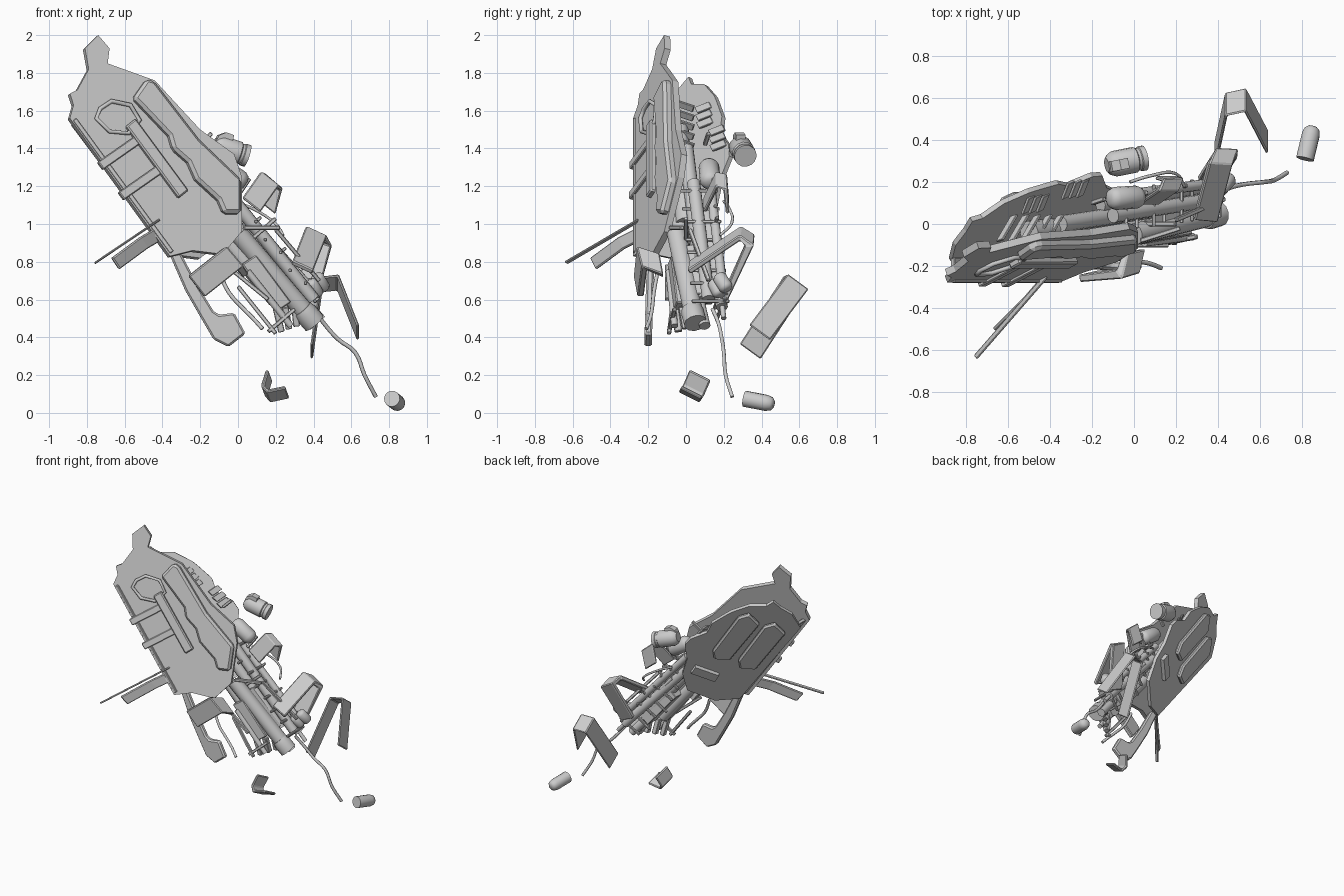
import bpy, bmesh, math
from mathutils import Vector as V

if "Cube" in bpy.data.objects:
    bpy.data.objects.remove(bpy.data.objects["Cube"])

def make(name, bm, bevel=0, smooth=False):
    bmesh.ops.recalc_face_normals(bm, faces=bm.faces)
    me = bpy.data.meshes.new(name)
    bm.to_mesh(me); bm.free()
    ob = bpy.data.objects.new(name, me)
    bpy.context.collection.objects.link(ob)
    if bevel:
        m = ob.modifiers.new("bevel", 'BEVEL'); m.width = bevel; m.segments = 1
    if smooth:
        bpy.context.view_layer.objects.active = ob
        ob.select_set(True)
        bpy.ops.object.shade_smooth_by_angle(angle=math.radians(40))
        ob.select_set(False)
    return ob

# Hull planes: t = distance across the slab from its lower left edge
def across(x, z): return (x + .89) * .81 + (z - 1.56) * .59
def front(x, z, off=0): return V((x, -.28 + .43 * across(x, z) - off, z))
def back(x, z, off=0): return V((x, -.18 + .85 * across(x, z) + off, z))

def plate(name, outline, plane, th, off=0, bevel=0):
    # front-view outline laid on a tilted plane and thickened backward
    bm = bmesh.new()
    f = bm.faces.new([bm.verts.new(plane(x, z, off)) for x, z in outline])
    f.normal_update()
    n = f.normal.copy()
    if n.y < 0: n = -n
    r = bmesh.ops.extrude_face_region(bm, geom=[f], use_keep_orig=True)
    bmesh.ops.translate(bm, vec=n * th, verts=[v for v in r['geom'] if isinstance(v, bmesh.types.BMVert)])
    return make(name, bm, bevel)

def lathe(name, p, q, profile, sides=14):
    # profile: (fraction along p-q, radius)
    p, q = V(p), V(q); d = q - p
    a = d.orthogonal().normalized(); b = d.normalized().cross(a)
    bm = bmesh.new(); rings = []
    for s, r in profile:
        rings.append([bm.verts.new(p + d * s + (a * math.cos(i * math.tau / sides) + b * math.sin(i * math.tau / sides)) * r) for i in range(sides)])
    for A, B in zip(rings, rings[1:]):
        for i in range(sides):
            bm.faces.new((A[i], A[i - 1], B[i - 1], B[i]))
    bm.faces.new(rings[0]); bm.faces.new(rings[-1])
    return make(name, bm, 0, True)

def rod(name, p, q, r, sides=10): return lathe(name, p, q, [(0, r), (1, r)], sides)
def tank(name, p, q, r):
    return lathe(name, p, q, [(0, r * .45), (.06, r * .8), (.18, r), (.82, r), (.94, r * .8), (1, r * .45)])

def strip(name, path, width, th, bevel=.006):
    # bent panel: a polyline swept sideways and thickened
    bm = bmesh.new(); w = V(width) / 2
    rows = [(bm.verts.new(V(p) - w), bm.verts.new(V(p) + w)) for p in path]
    for A, B in zip(rows, rows[1:]):
        bm.faces.new((A[0], A[1], B[1], B[0]))
    ob = make(name, bm)
    s = ob.modifiers.new("solid", 'SOLIDIFY'); s.thickness = th; s.offset = 0; s.use_even_offset = True
    m = ob.modifiers.new("bevel", 'BEVEL'); m.width = bevel; m.segments = 1
    return ob

def beam(name, p, q, w, h, side=(0, 1, 0)):
    d = (V(q) - V(p)).normalized()
    s = V(side); s = (s - d * s.dot(d)).normalized()
    return strip(name, [p, q], s * w, h, .004)

def cable(name, pts, r, closed=False, smooth=True):
    cu = bpy.data.curves.new(name, 'CURVE'); cu.dimensions = '3D'
    cu.bevel_depth = r; cu.bevel_resolution = 1; cu.use_fill_caps = True; cu.resolution_u = 4
    sp = cu.splines.new('BEZIER' if smooth else 'POLY')
    P = sp.bezier_points if smooth else sp.points
    P.add(len(pts) - 1)
    for b, c in zip(P, pts):
        if smooth:
            b.co = c; b.handle_left_type = b.handle_right_type = 'AUTO'
        else:
            b.co = (*c, 1)
    sp.use_cyclic_u = closed
    ob = bpy.data.objects.new(name, cu)
    bpy.context.collection.objects.link(ob)
    return ob

# Torn hull shell: front plate, back plate and keel
plate("front_plate", [(-.89, 1.56), (-.87, 1.63), (-.89, 1.69), (-.85, 1.71), (-.79, 1.82), (-.81, 1.93), (-.74, 2.0),
      (-.68, 1.93), (-.69, 1.85), (-.55, 1.8), (-.44, 1.76), (-.2, 1.5), (-.02, 1.37), (.02, 1.25), (.02, .96),
      (-.08, .84), (-.24, .86), (-.36, .83)], front, .035)
plate("back_plate", [(-.87, 1.53), (-.85, 1.66), (-.8, 1.72), (-.77, 1.78), (-.72, 1.74), (-.62, 1.74), (-.5, 1.68), (-.46, 1.65),
      (-.36, 1.57), (-.31, 1.48), (-.2, 1.42), (-.15, 1.36), (-.13, 1.22), (-.07, 1.08), (-.06, .92), (-.2, .82), (-.35, .84)], back, .025)
beam("keel_wall", (-.865, -.22, 1.555), (-.35, -.22, .85), .12, .025)

# Raised side slab on the front and armour pads on the back
plate("front_raised_slab", [(-.55, 1.67), (-.48, 1.77), (-.44, 1.76), (-.2, 1.45), (.02, 1.24), (.02, 1.06), (-.07, 1.06),
      (-.1, 1.13), (-.22, 1.24), (-.26, 1.33), (-.34, 1.4), (-.36, 1.47)], front, .06, .045, .016)
for i, (dx, dz) in enumerate(((-.1, .03), (.03, .12))):
    plate("back_pad_%d" % i, [(x + dx, z + dz) for x, z in
          ((-.69, 1.46), (-.65, 1.56), (-.58, 1.53), (-.35, 1.2), (-.34, 1.12), (-.43, 1.11))], back, .035, .035, .012)
plate("back_lower_pad", [(-.3, 1.08), (-.18, 1.16), (-.14, 1.1), (-.26, 1.02)], back, .03, .03)

# Front fittings: loop frame, long bar and straps
cable("loop_frame", [front(x, z, .01) for x, z in ((-.75, 1.56), (-.73, 1.61), (-.67, 1.65), (-.57, 1.63), (-.52, 1.55),
      (-.58, 1.48), (-.68, 1.49))], .012, True, False)
plate("long_bar", [(-.59, 1.52), (-.54, 1.56), (-.26, 1.18), (-.31, 1.14)], front, .04, .03, .008)
for i, (x, z) in enumerate(((-.74, 1.33), (-.63, 1.17))):
    plate("strap_%d" % i, [(x, z), (x + .2, z + .14), (x + .23, z + .1), (x + .03, z - .04)], front, .03, .015, .005)

# Left fins
beam("thin_fin", (-.42, -.25, 1.02), (-.755, -.635, .795), .025, .012)
strip("wide_fin", [(-.38, -.2, .97), (-.5, -.34, .9), (-.65, -.49, .79)], (.04, .03, -.06), .018)

# Paddle flaring out of its arm
plate("paddle_arm", [(-.38, .88), (-.31, .86), (-.21, .67), (-.13, .54), (-.1, .52), (-.02, .53), (.04, .42), (-.05, .35), (-.13, .39),
      (-.2, .51), (-.28, .65)], lambda x, z, o: V((x, -.22 + .03 * (z - .4), z)), .04, 0, .01)

# Inner pipes and engine core
for i, (p, q, r) in enumerate((
        ((0, -.05, .95), (.4, .05, .48), .052), ((-.35, .0, 1.4), (.3, .1, .6), .04),
        ((-.16, .09, 1.17), (.4, .19, .56), .032), ((-.1, .13, 1.2), (.42, .2, .62), .025),
        ((-.4, -.06, 1.32), (.2, .0, .6), .045), ((-.1, .04, 1.22), (.4, .12, .6), .035),
        ((-.5, -.04, 1.5), (-.1, .0, 1.0), .055), ((.1, .02, .8), (.4, .1, .46), .03),
        ((.05, -.09, .75), (.28, -.06, .46), .018), ((.02, .14, 1.0), (.45, .2, .5), .014))):
    rod("pipe_%d" % i, p, q, r, 12)
beam("engine_block", (.06, .04, .86), (.28, .08, .6), .12, .1)
strip("engine_side_panel", [(.055, -.07, .81), (.24, -.04, .56)], (.075, .02, .05), .04)
lathe("core_collar", (.34, .03, .55), (.405, .05, .475), [(0, .055), (.3, .062), (1, .062)], 12)

# Crosswise truss struts along the pipes
for i in range(8):
    s = i / 7
    c = V((-.1 + .46 * s, .07 + .06 * s, 1.12 - .57 * s))
    k = .12 - .03 * (i % 2)
    a = V((.75, 0, .66)) * k
    b = a * (.5 if i < 3 else 1)
    beam("rung_%d" % i, c - b + V((0, .03, 0)), c + a + V((0, .08, 0)), .018, .018)
    beam("post_%d" % i, c + a * .7 - V((0, .1, 0)), c + a * .7 + V((0, .1, 0)), .018, .018, (1, 0, 0))
for i, (p, q) in enumerate((((.03, -.08, .98), (.22, -.02, .98)), ((.05, 0, .9), (.2, 0, 1.03)), ((.2, .02, .97), (.43, .12, .7)),
                            ((.0, -.06, .67), (.2, -.09, .42)), ((.16, -.09, .43), (.3, -.06, .55)), ((-.2, .1, 1.42), (-.14, .12, 1.48)),
                            ((.0, .12, 1.15), (.06, .15, 1.24)), ((-.06, -.1, .78), (.16, -.1, .6)))):
    beam("loose_strut_%d" % i, p, q, .022, .022)
for i in range(4):
    beam("broken_block_%d" % i, (.2 + .05 * i, -.06 + .04 * i, .56), (.23 + .04 * i, -.04 + .04 * i, .43 + .015 * i), .04, .035)

# Ribs and teeth inside the open shell
for i in range(5):
    x, z = -.64 + .055 * i, 1.63 - .05 * i
    strip("inner_rib_%d" % i, [(x, -.08, z + .02), (x + .07, .04, z - .02)], (.03, .01, .03), .012, .002)
for g in range(2):
    for i in range(3):
        x, z = -.52 + .19 * g + .035 * i, 1.6 - .12 * g - .04 * i
        strip("tooth_%d_%d" % (g, i), [back(x, z, -.04), back(x + .03, z + .03, 0)], (.03, .015, -.03), .014, .002)

# Bent armour panels, hanging and floating
strip("left_bent_panel", [(-.22, -.25, .67), (-.03, -.23, .82), (.0, -.13, .78)], (.085, .02, -.11), .035)
strip("upper_bent_panel", [(.07, .1, 1.1), (.165, .165, 1.235), (.185, .21, 1.22), (.15, .22, 1.09)], (.095, 0, -.075), .018)
strip("middle_bent_panel", [(.34, .02, .77), (.41, .29, .95), (.44, .34, .91), (.36, .21, .62)], (.11, -.01, -.05), .03)
strip("floating_bent_panel", [(.39, .34, .325), (.44, .57, .68), (.53, .59, .69), (.635, .39, .425)], (0, .11, -.08), .013)
strip("fallen_bent_panel", [(.165, .075, .2), (.14, .04, .12), (.165, .02, .09), (.26, .03, .11)], (.02, .11, -.055), .018)

# Tanks
lathe("floating_tank", (-.13, .28, 1.42), (.05, .315, 1.36), [(0, .035), (.08, .052), (.2, .062), (.75, .062), (.78, .055), (.85, .055), (.87, .06), (1, .06)])
plate("tank_fin", [(-.12, 1.43), (-.1, 1.47), (-.06, 1.485), (-.02, 1.47), (-.03, 1.43)], lambda x, z, o: V((x, .25 + .2 * (x + .1), z)), .05)
tank("shell_tank", (-.12, .12, 1.32), (.04, .13, 1.21), .055)
lathe("fallen_can", (.815, .31, .075), (.852, .465, .045), [(0, .043), (.75, .043), (.92, .036), (1, .02)])
tank("small_tank_a", (.41, .17, .73), (.46, .22, .65), .038)
tank("small_tank_b", (.38, .14, .7), (.43, .18, .62), .034)

# Cables
cable("long_cable", [(.4, .14, .55), (.45, .17, .48), (.53, .19, .39), (.62, .2, .32), (.67, .21, .2), (.73, .245, .085)], .011)
cable("short_cable", [(-.1, -.15, .75), (-.05, -.17, .64), (.03, -.18, .55), (.08, -.19, .5), (.13, -.21, .445)], .011)
cable("loop_cable", [(-.02, .2, 1.12), (.08, .23, 1.08), (.2, .24, 1.0), (.24, .18, .94)], .008)
